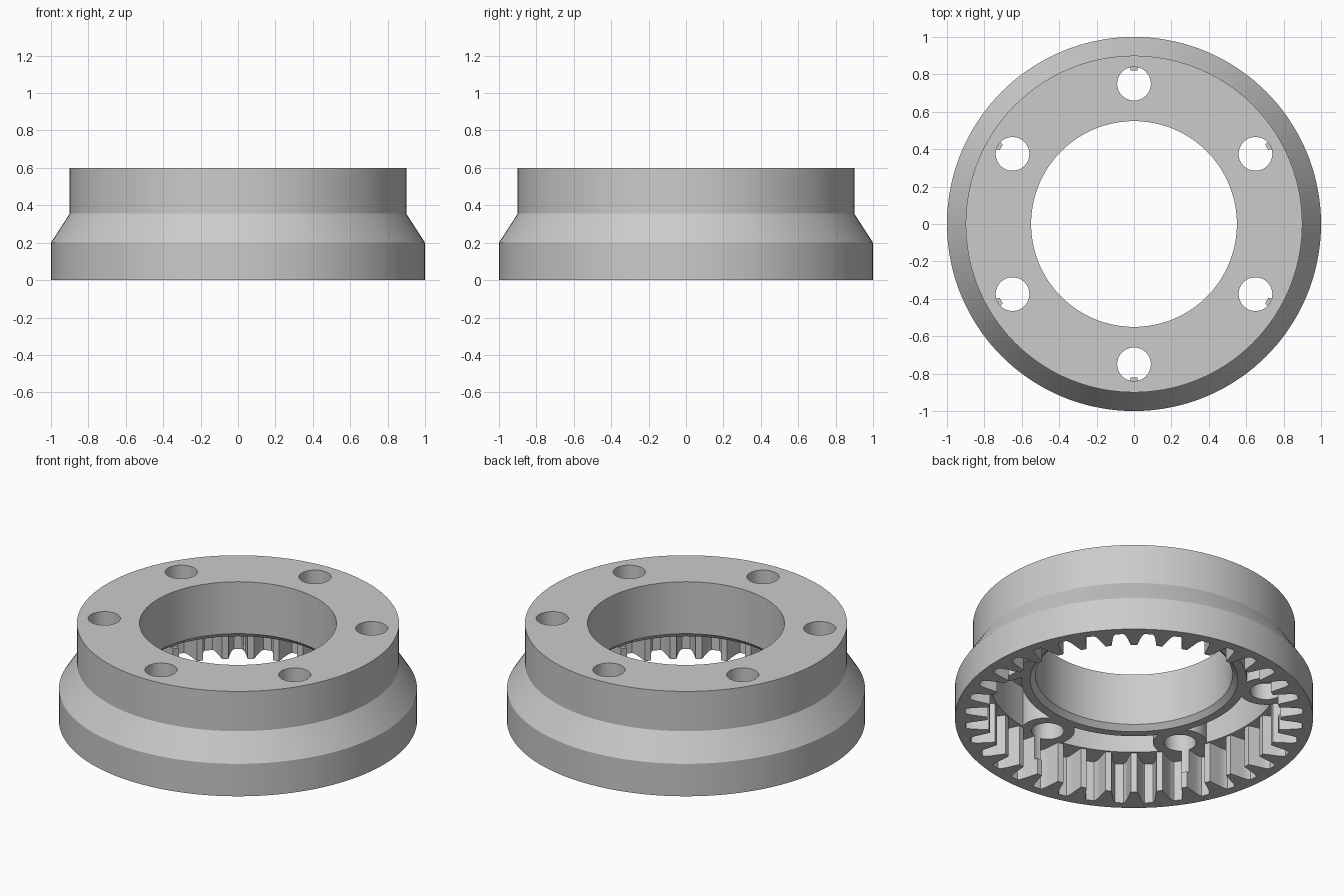
import bpy
import bmesh
from math import pi, sin, cos, radians

SEGMENTS = 144
TEETH = 36
HOLES = 6
WEB_Z = 0.25      # underside of the hub web
POCKET_Z = 0.5    # roof of the weight-saving pockets

cube = bpy.data.objects.get("Cube")
if cube:
    bpy.data.objects.remove(cube, do_unlink=True)

steel = bpy.data.materials.new("light grey")
steel.use_nodes = True
grey = (0.6, 0.6, 0.6, 1)
steel.diffuse_color = grey
steel.node_tree.nodes["Principled BSDF"].inputs["Base Color"].default_value = grey


def make_object(name, bm):
    bmesh.ops.recalc_face_normals(bm, faces=bm.faces)
    mesh = bpy.data.meshes.new(name)
    bm.to_mesh(mesh)
    bm.free()
    mesh.materials.append(steel)
    obj = bpy.data.objects.new(name, mesh)
    bpy.context.collection.objects.link(obj)
    return obj


def lathe(name, profile):
    """Revolve a closed (radius, z) profile about the z axis."""
    bm = bmesh.new()
    rings = []
    for i in range(SEGMENTS):
        a = 2 * pi * i / SEGMENTS
        rings.append([bm.verts.new((r * cos(a), r * sin(a), z)) for r, z in profile])
    n = len(profile)
    for i, ring in enumerate(rings):
        after = rings[(i + 1) % SEGMENTS]
        for j in range(n):
            k = (j + 1) % n
            bm.faces.new((ring[j], after[j], after[k], ring[k]))
    return make_object(name, bm)


def prism(name, outlines, z0, z1):
    """Extrude closed flat outlines upward."""
    bm = bmesh.new()
    for outline in outlines:
        low = [bm.verts.new((x, y, z0)) for x, y in outline]
        high = [bm.verts.new((x, y, z1)) for x, y in outline]
        bm.faces.new(low)
        bm.faces.new(high)
        for i in range(len(outline)):
            k = (i + 1) % len(outline)
            bm.faces.new((low[i], low[k], high[k], high[i]))
    return make_object(name, bm)


def polar(r, degrees):
    return r * cos(radians(degrees)), r * sin(radians(degrees))


def bolt_circles(radius, sides=48):
    """Circle outlines spaced round the bolt circle."""
    result = []
    for i in range(HOLES):
        cx, cy = polar(0.75, 30 + 360 / HOLES * i)
        dots = [polar(radius, 360 * j / sides) for j in range(sides)]
        result.append([(cx + x, cy + y) for x, y in dots])
    return result


def cut(target, cutter):
    mod = target.modifiers.new("cut", "BOOLEAN")
    mod.operation = "DIFFERENCE"
    mod.solver = "EXACT"
    mod.object = cutter
    bpy.ops.object.select_all(action="DESELECT")
    bpy.context.view_layer.objects.active = target
    target.select_set(True)
    bpy.ops.object.modifier_apply(modifier=mod.name)
    bpy.data.objects.remove(cutter, do_unlink=True)


# Outer shell, top flange and chamfered bore
body = lathe("ring_gear_hub", [
    (0.58, WEB_Z), (0.80, WEB_Z), (0.80, 0), (1, 0), (1, 0.2),
    (0.9, 0.355), (0.9, 0.6), (0.55, 0.6), (0.55, 0.28)])

# Inward-pointing gear teeth: one flank, mirrored about each tooth centre
flank = [(0.945, 3.6), (0.93, 3.0), (0.905, 2.5), (0.88, 2.15), (0.85, 1.7), (0.82, 1.2)]
space = []
for t in range(TEETH):
    middle = 360 / TEETH * t
    space += [polar(r, middle - a) for r, a in flank]
    space += [polar(r, middle + a) for r, a in reversed(flank)]
cut(body, prism("tooth_space_cutter", [space], -0.1, WEB_Z))

# Pockets in the underside, leaving a round boss at each bolt hole
pockets = lathe("pocket_cutter", [
    (0.63, 0.2), (0.81, 0.2), (0.81, POCKET_Z), (0.63, POCKET_Z)])
cut(pockets, prism("boss_shape", bolt_circles(0.15), 0.1, 0.7))
# Trim the pocket cutter so that it stays clear of the teeth
cut(body, pockets)

# Bolt holes
cut(body, prism("bolt_hole_cutter", bolt_circles(0.09), 0.1, 0.8))

# Smooth round walls with crisp edges
bpy.ops.object.select_all(action="DESELECT")
bpy.context.view_layer.objects.active = body
body.select_set(True)
bpy.ops.object.shade_smooth_by_angle(angle=radians(30))
